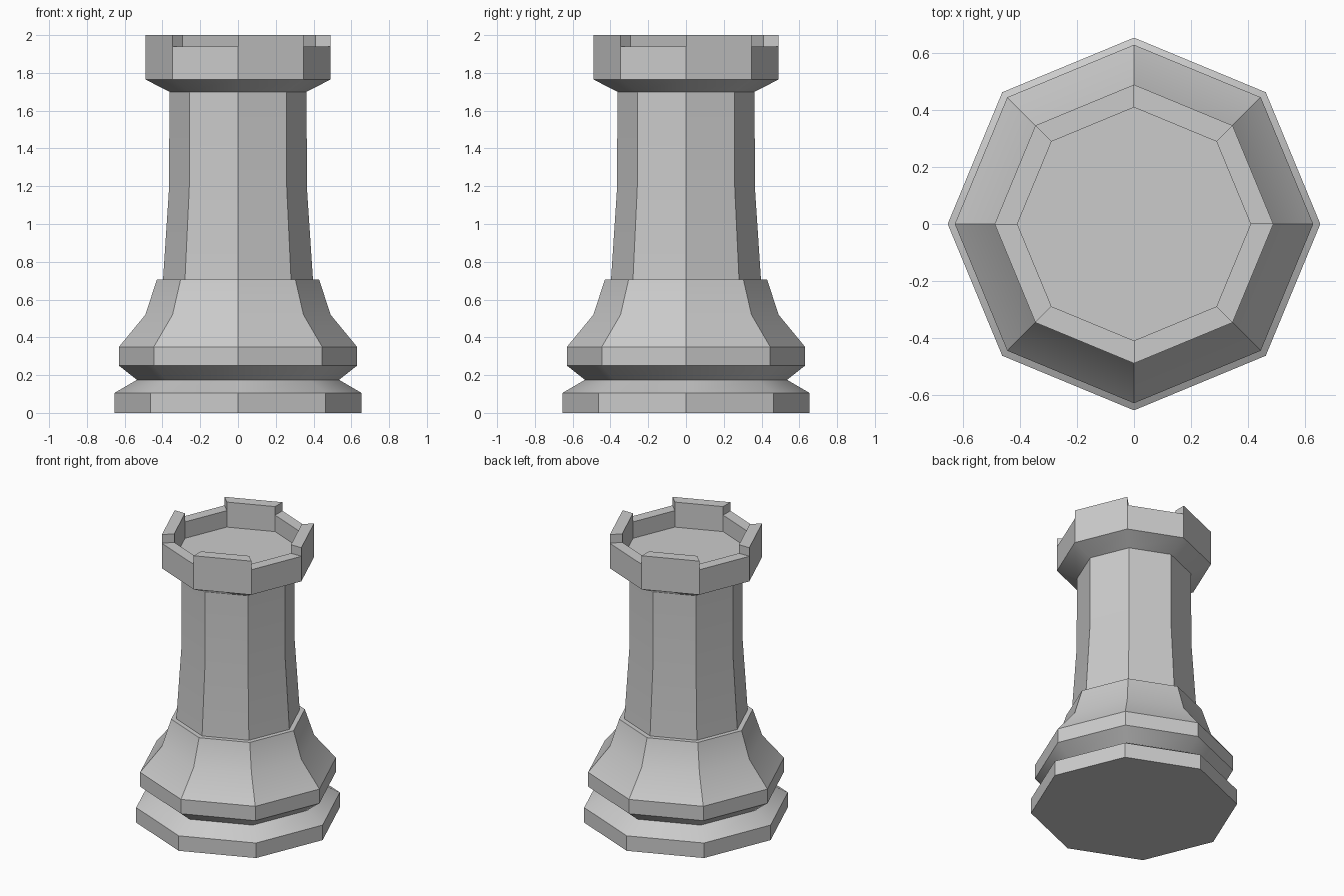
import bpy
import bmesh
from math import cos, sin, tau, radians

SIDES = 8

cube = bpy.data.objects.get("Cube")
if cube:
    bpy.data.objects.remove(cube, do_unlink=True)

# Single stone grey
grey = bpy.data.materials.new("stone_grey")
colour = (0.6, 0.6, 0.6, 1)
grey.diffuse_color = colour
grey.use_nodes = True
grey.node_tree.nodes["Principled BSDF"].inputs["Base Color"].default_value = colour


def lathe(profile, cap_start=False, cap_end=False):
    """Sweep (radius, height) points around z; also return each band's faces."""
    bm = bmesh.new()
    rings = [[bm.verts.new((r * cos(tau * k / SIDES), r * sin(tau * k / SIDES), z))
              for k in range(SIDES)] for r, z in profile]
    bands = []
    for low, high in zip(rings, rings[1:]):
        bands.append([bm.faces.new((low[k], low[(k + 1) % SIDES],
                                    high[(k + 1) % SIDES], high[k]))
                      for k in range(SIDES)])
    if cap_start:
        bm.faces.new(rings[0][::-1])
    if cap_end:
        bm.faces.new(rings[-1])
    return bm, bands


def finish(bm, name):
    mesh = bpy.data.meshes.new(name)
    bm.normal_update()
    bm.to_mesh(mesh)
    bm.free()
    mesh.materials.append(grey)
    obj = bpy.data.objects.new(name, mesh)
    bpy.context.collection.objects.link(obj)
    bpy.ops.object.select_all(action='DESELECT')
    obj.select_set(True)
    bpy.context.view_layer.objects.active = obj
    bpy.ops.object.shade_smooth_by_angle(angle=radians(30))


# Foot, groove and flared collar, ending in a narrow ledge
base, _ = lathe([(0.655, 0), (0.655, 0.105), (0.535, 0.175), (0.63, 0.25),
                 (0.63, 0.35), (0.49, 0.52), (0.43, 0.705), (0.397, 0.705)],
                cap_start=True)
finish(base, "base")

# Tapering shaft
shaft, _ = lathe([(0.397, 0.705), (0.365, 1.19), (0.363, 1.70)])
finish(shaft, "shaft")

# Crown with flared underside, rim and sunken floor
crown, bands = lathe([(0.363, 1.70), (0.49, 1.765), (0.49, 1.94),
                      (0.41, 1.94), (0.41, 1.825)], cap_end=True)

# Battlements raised on every other side of the rim
raised = bmesh.ops.extrude_discrete_faces(crown, faces=bands[2][::2])["faces"]
bmesh.ops.translate(crown, vec=(0, 0, 0.06),
                    verts=list({v for f in raised for v in f.verts}))
finish(crown, "crown")
